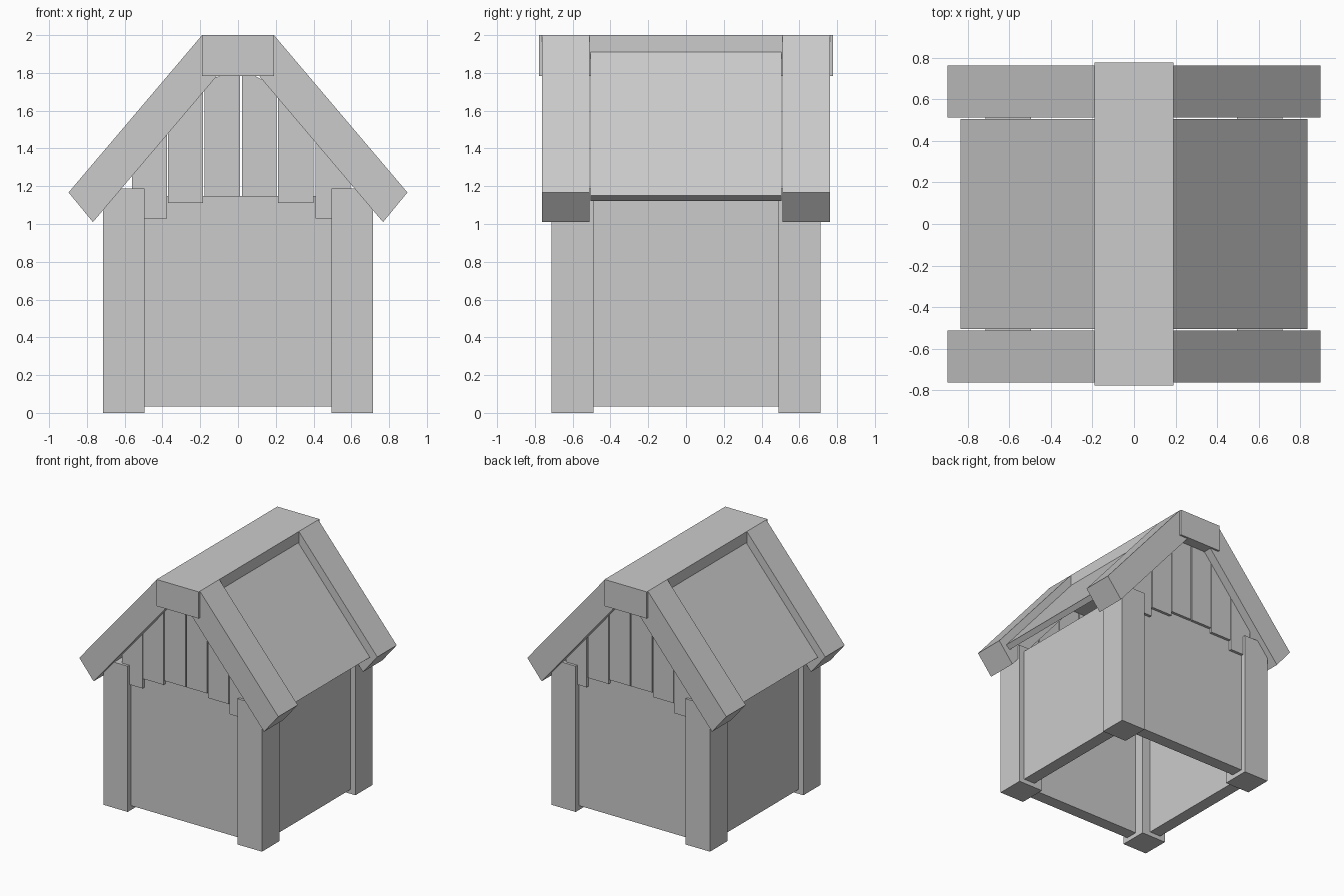
import bpy, bmesh

if "Cube" in bpy.data.objects:
    bpy.data.objects.remove(bpy.data.objects["Cube"])

SLOPE = 1.176  # roof pitch (rise / run)


def prism(name, profile, y0, y1):
    """Extrude an x-z profile from y0 to y1."""
    bm = bmesh.new()
    face = bm.faces.new([bm.verts.new((x, y0, z)) for x, z in profile])
    ext = bmesh.ops.extrude_face_region(bm, geom=[face])
    verts = [v for v in ext["geom"] if isinstance(v, bmesh.types.BMVert)]
    bmesh.ops.translate(bm, verts=verts, vec=(0, y1 - y0, 0))
    bmesh.ops.recalc_face_normals(bm, faces=bm.faces)
    mesh = bpy.data.meshes.new(name)
    bm.to_mesh(mesh)
    bm.free()
    obj = bpy.data.objects.new(name, mesh)
    bpy.context.collection.objects.link(obj)
    return obj


def box(name, x0, x1, y0, y1, z0, z1):
    return prism(name, [(x0, z0), (x1, z0), (x1, z1), (x0, z1)], y0, y1)


def span(a, b, s):
    """Range a..b mirrored to the side given by s."""
    return sorted((a * s, b * s))


def under_roof(x):
    """Height just inside the underside of the rafters."""
    return min(1.82, 1.78 - (abs(x) - 0.115) * SLOPE + 0.05)


# Gable planks: left, right, bottom
PLANKS = [(-0.56, -0.375, 1.03), (-0.37, -0.185, 1.11), (-0.178, 0.01, 1.145),
          (0.02, 0.205, 1.145), (0.212, 0.40, 1.11), (0.41, 0.595, 1.03)]
RAFTER = [(0.19, 2.0), (0.897, 1.167), (0.768, 1.01), (0.06, 1.845)]
PANEL = [(0.12, 1.993), (0.835, 1.15), (0.80, 1.121), (0.085, 1.964)]

for s, end in ((-1, "front"), (1, "back")):
    # End wall between the corner posts
    box(f"{end}_wall", -0.53, 0.53, *span(0.57, 0.67, s), 0.035, 1.148)
    # Stepped vertical planks filling the gable
    for i, (x0, x1, z) in enumerate(PLANKS):
        prism(f"{end}_gable_plank_{i + 1}",
              [(x0, z), (x1, z), (x1, under_roof(x1)), (x0, under_roof(x0))],
              *span(0.63, 0.692, s))
    for t, side in ((-1, "left"), (1, "right")):
        # Corner post
        box(f"{end}_{side}_post", *span(0.495, 0.715, t), *span(0.49, 0.713, s), 0, 1.187)
        # Sloping rafter at the gable end
        prism(f"{end}_{side}_rafter", [(x * t, z) for x, z in RAFTER], *span(0.512, 0.762, s))

for t, side in ((-1, "left"), (1, "right")):
    # Side wall
    box(f"{side}_wall", *span(0.57, 0.67, t), -0.53, 0.53, 0.035, 1.148)
    # Recessed roof panel between the rafters
    prism(f"{side}_roof_panel", [(x * t, z) for x, z in PANEL], -0.505, 0.505)

# Ridge beam
box("ridge_beam", -0.19, 0.19, -0.777, 0.777, 1.783, 2.0)
